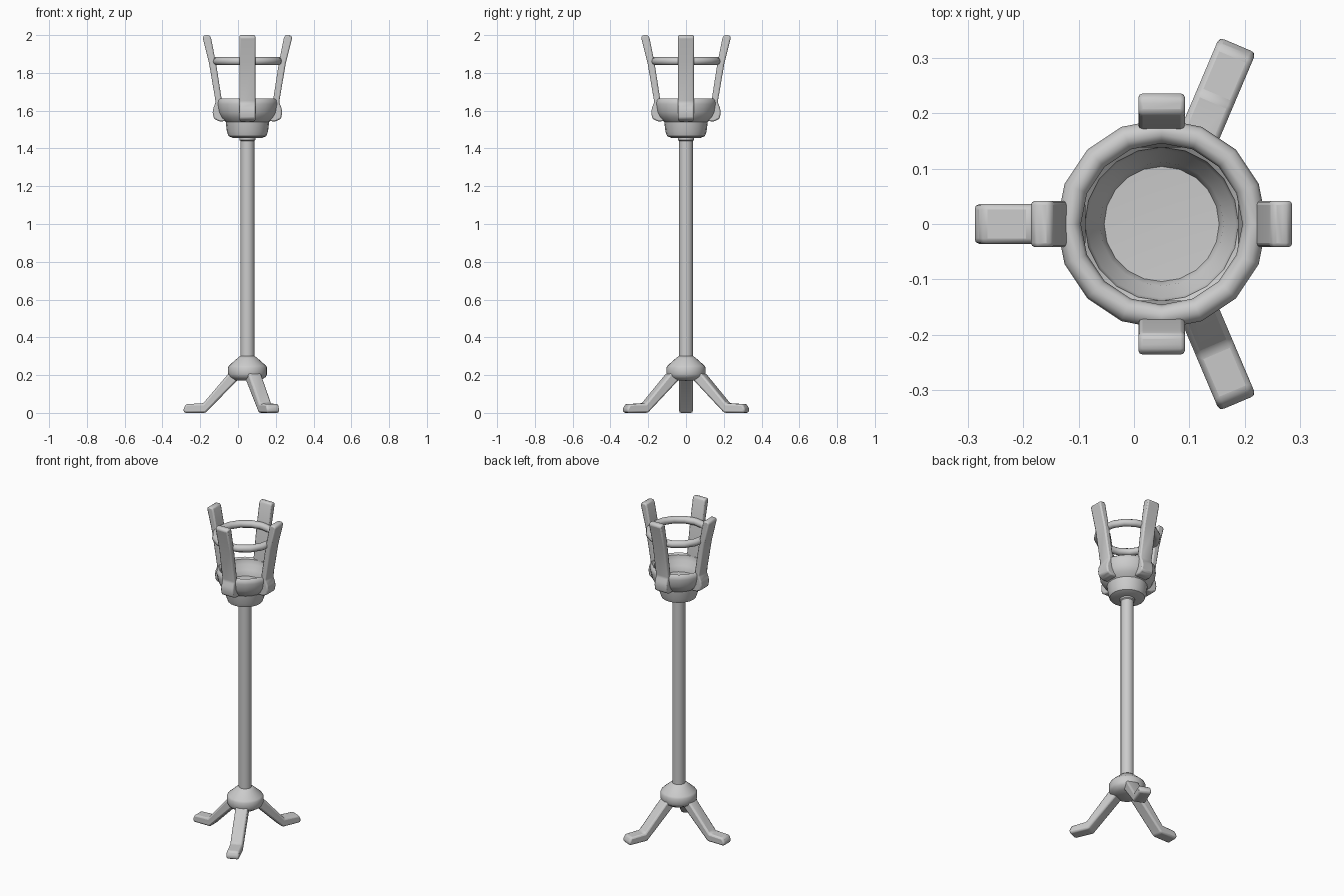
import bpy, bmesh
from math import radians, cos, sin, pi

if "Cube" in bpy.data.objects:
    bpy.data.objects.remove(bpy.data.objects["Cube"])

AXIS_X = 0.05  # the pole stands slightly right of the origin


def finish(name, bm, angle=40, bevel=0.0):
    bmesh.ops.recalc_face_normals(bm, faces=bm.faces)
    me = bpy.data.meshes.new(name)
    bm.to_mesh(me)
    bm.free()
    ob = bpy.data.objects.new(name, me)
    bpy.context.collection.objects.link(ob)
    ob.location.x = AXIS_X
    if bevel:
        mod = ob.modifiers.new("soft_edges", 'BEVEL')
        mod.width = bevel
        mod.segments = 2
        mod.limit_method = 'ANGLE'
        mod.angle_limit = radians(25)
    bpy.ops.object.select_all(action='DESELECT')
    ob.select_set(True)
    bpy.context.view_layer.objects.active = ob
    bpy.ops.object.shade_smooth_by_angle(angle=radians(angle))
    return ob


def lathe(name, profile, sides, closed=False):
    """Spin an (r, z) profile round the pole axis."""
    bm = bmesh.new()
    rings = []
    for r, z in profile:
        if r == 0:
            rings.append([bm.verts.new((0, 0, z))] * sides)
        else:
            rings.append([bm.verts.new((r * cos(2 * pi * i / sides),
                                        r * sin(2 * pi * i / sides), z))
                          for i in range(sides)])
    pairs = list(zip(rings, rings[1:]))
    if closed:
        pairs.append((rings[-1], rings[0]))
    for a, b in pairs:
        for i in range(sides):
            j = (i + 1) % sides
            quad = list(dict.fromkeys((a[i], a[j], b[j], b[i])))
            bm.faces.new(quad)
    return finish(name, bm)


def bracket(name, profile, width, degrees, bevel, reach=1.0):
    """Extrude an (r, z) outline sideways and turn it round the axis."""
    bm = bmesh.new()
    face = bm.faces.new([bm.verts.new((r * reach, -width / 2, z)) for r, z in profile])
    ext = bmesh.ops.extrude_face_region(bm, geom=[face])
    bmesh.ops.translate(bm, vec=(0, width, 0),
                        verts=[v for v in ext['geom'] if isinstance(v, bmesh.types.BMVert)])
    ob = finish(name, bm, 45, bevel)
    ob.rotation_euler.z = radians(degrees)
    return ob


# Pole with a small neck under the bowl
lathe("pole", [(0, 0.25), (0.037, 0.25), (0.037, 1.44), (0.043, 1.445),
               (0.043, 1.47), (0, 1.47)], 24)

# Hub joining the three legs
lathe("base_hub", [(0, 0.17), (0.07, 0.172), (0.097, 0.19), (0.104, 0.205),
                   (0.104, 0.24), (0.098, 0.25), (0.055, 0.288), (0.04, 0.3),
                   (0, 0.3)], 24)

# Tripod legs with flat feet
leg = [(0.03, 0.19), (0.05, 0.176), (0.19, 0.0), (0.335, 0.0), (0.34, 0.02),
       (0.325, 0.047), (0.235, 0.05), (0.1, 0.208), (0.03, 0.225)]
leg[2] = (0.222, 0.0)
for label, deg, reach in (("left", 180, 1.0), ("back", 67, 1.04), ("front", -67, 1.04)):
    bracket(label + "_leg", leg, 0.072, deg, 0.01, reach)

# Hollow bowl
lathe("bowl", [(0, 1.455), (0.075, 1.455), (0.1, 1.465), (0.109, 1.49),
               (0.115, 1.54), (0.14, 1.562), (0.155, 1.59), (0.163, 1.635),
               (0.16, 1.655), (0.15, 1.664), (0.139, 1.655), (0.134, 1.625),
               (0.112, 1.6), (0.104, 1.565), (0, 1.56)], 20)

# Four flared prongs, each ending in a knob on the bowl
prong = [(0.11, 1.545), (0.15, 1.543), (0.178, 1.558), (0.184, 1.59), (0.18, 1.615),
         (0.168, 1.645), (0.203, 1.85), (0.238, 1.99), (0.226, 2.0), (0.2, 2.0),
         (0.193, 1.985), (0.166, 1.85), (0.138, 1.67), (0.138, 1.6)]
for label, deg in (("right", 0), ("back", 90), ("left", 180), ("front", 270)):
    bracket(label + "_prong", prong, 0.084, deg, 0.01)

# Hoop tying the prongs together
lathe("upper_hoop", [(0.168 + 0.022 * cos(2 * pi * i / 10), 1.862 + 0.022 * sin(2 * pi * i / 10))
                     for i in range(10)], 16, closed=True)
